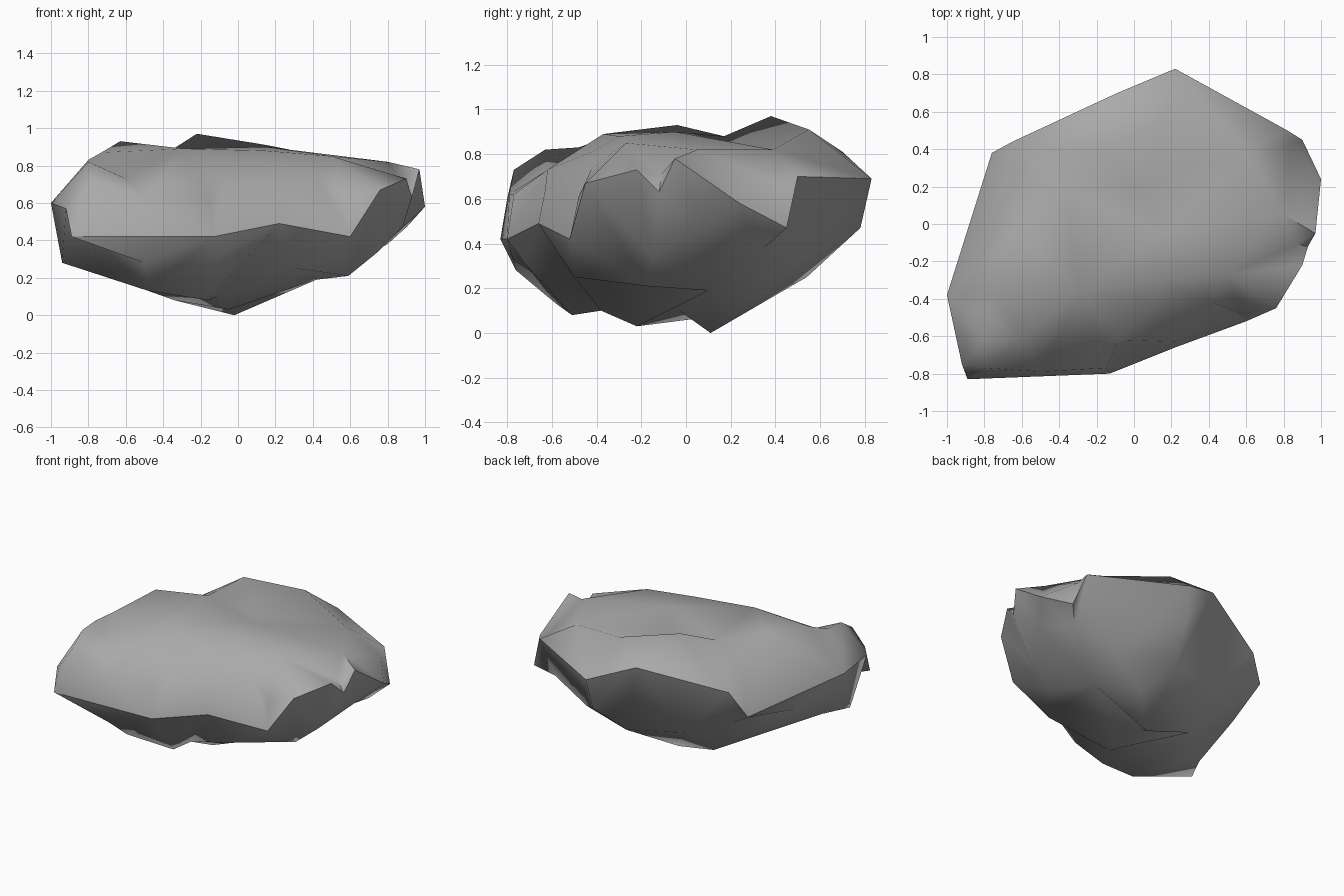
import bpy
import bmesh
import math
from mathutils import Vector
from mathutils.geometry import delaunay_2d_cdt

default_cube = bpy.data.objects.get("Cube")
if default_cube:
    bpy.data.objects.remove(default_cube)

# Stone colour
stone = bpy.data.materials.new("stone_grey")
stone.use_nodes = True
grey = (0.4, 0.4, 0.4, 1)
stone.diffuse_color = grey
stone.node_tree.nodes["Principled BSDF"].inputs["Base Color"].default_value = grey

# Jagged rim path, anticlockwise, in hundredths of a unit
rim = [
    (-89, -83, 42), (-13, -80, 42), (22, -66, 49), (60, -52, 42), (76, -45, 67),
    (90, -22, 73), (93, -12, 63), (97, -5, 78), (100, 24, 58), (90, 45, 47),
    (82, 50, 70), (22, 83, 69), (-9, 70, 81), (-65, 44, 68), (-76, 38, 51),
    (-100, -38, 60), (-92, -75, 57),
]

# Front wall, humps and dips of the upper side
crown = [
    (-87, -80, 60), (-50, -79, 62), (-15, -77, 62), (22, -63, 64),
    (58, -48, 61), (-79, -77, 73), (-60, -62, 73), (-8, -62, 73),
    (12, -42, 81), (42, -42, 74), (-80, -63, 82), (-80, -48, 83),
    (-73, -37, 87), (-29, -37, 89), (14, -30, 88), (50, -27, 85),
    (-63, -4, 93), (-36, 17, 88), (-22, 38, 97), (-68, 30, 71),
    (15, 55, 91), (0, 20, 83), (60, 39, 82), (84, 43, 66),
    (15, -5, 90), (80, 5, 82), (87, -11, 71),
]

# Lobes of the belly
belly = [
    (-94, -53, 28), (-50, -76, 28), (-10, -72, 31), (-48, -58, 13),
    (-16, -51, 8), (31, -50, 25), (-11, -38, 10), (-5, -22, 3),
    (-8, -3, 10), (-2, 11, 0), (-34, 17, 8), (-85, -35, 28),
    (-86, -2, 44), (59, -18, 21), (75, -15, 34), (42, 10, 19),
    (20, 30, 14), (50, 42, 27), (10, 54, 25), (20, 78, 47),
    (80, 35, 38), (88, 8, 47), (-30, 45, 30), (-62, 36, 42),
]


def skin(bm, rim_verts, bumps, flip):
    """Stretch a triangulated sheet over the bumps, inside the rim."""
    verts = rim_verts + [bm.verts.new(Vector(p) / 100) for p in bumps]
    count = len(rim_verts)
    border = [(i, (i + 1) % count) for i in range(count)]
    flat = [v.co.to_2d() for v in verts]
    result = delaunay_2d_cdt(flat, border, [], 1, 1e-5)
    triangles, sources = result[2], result[3]
    for tri in triangles:
        corners = [verts[sources[i][0]] for i in tri]
        bm.faces.new(reversed(corners) if flip else corners)


# Rock: upper and lower sheets sharing the rim
bm = bmesh.new()
rim_verts = [bm.verts.new(Vector(p) / 100) for p in rim]
skin(bm, rim_verts, crown, False)
skin(bm, rim_verts, belly, True)
bmesh.ops.recalc_face_normals(bm, faces=bm.faces)

# Crisp edge all along the rim
for start, end in zip(rim_verts, rim_verts[1:] + rim_verts[:1]):
    bm.edges.get((start, end)).smooth = False

mesh = bpy.data.meshes.new("rock")
bm.to_mesh(mesh)
bm.free()
mesh.materials.append(stone)
rock = bpy.data.objects.new("rock", mesh)
bpy.context.collection.objects.link(rock)

# Weathered, smooth shading elsewhere
bpy.ops.object.select_all(action="DESELECT")
rock.select_set(True)
bpy.context.view_layer.objects.active = rock
bpy.ops.object.shade_smooth_by_angle(angle=math.radians(75), keep_sharp_edges=True)
